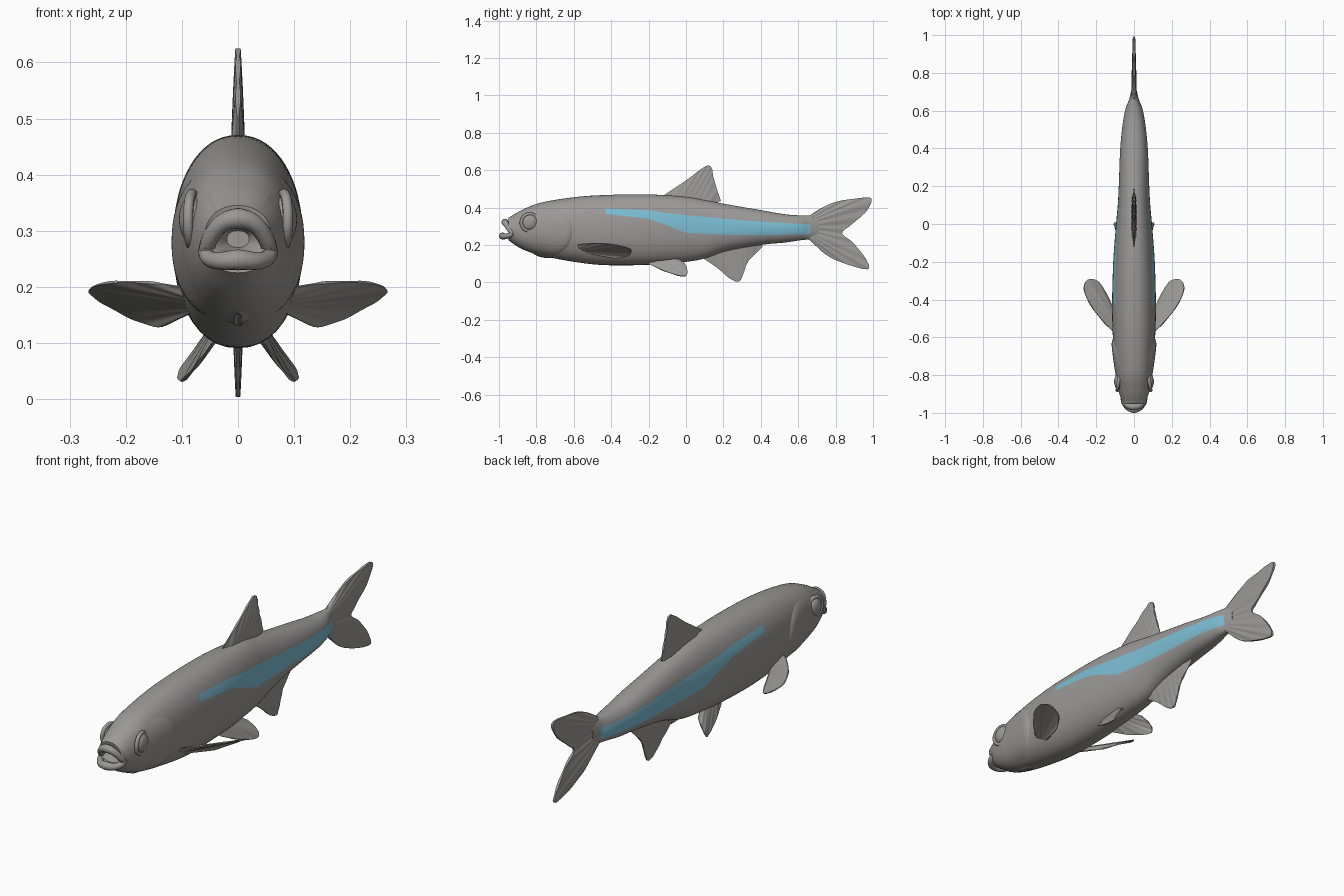
import bpy
from math import sin, cos, pi, asin, radians
from mathutils import Vector

cube = bpy.data.objects.get("Cube")
if cube:
    bpy.data.objects.remove(cube, do_unlink=True)


def material(name, colour):
    mat = bpy.data.materials.new(name)
    mat.use_nodes = True
    mat.diffuse_color = (*colour, 1)
    mat.node_tree.nodes["Principled BSDF"].inputs["Base Color"].default_value = (*colour, 1)
    return mat


GREY = material("silver grey", (0.33, 0.32, 0.31))
BLUE = material("light blue", (0.2, 0.51, 0.66))


def add_mesh(name, verts, faces, materials=(GREY,), sharp=50):
    mesh = bpy.data.meshes.new(name)
    mesh.from_pydata([tuple(v) for v in verts], [], faces)
    mesh.validate()
    mesh.shade_smooth()
    mesh.set_sharp_from_angle(angle=radians(sharp))
    for mat in materials:
        mesh.materials.append(mat)
    obj = bpy.data.objects.new(name, mesh)
    bpy.context.collection.objects.link(obj)
    return obj


def spline(points, steps):
    """Dense smooth samples through the given points, ends included."""
    pts = [Vector(p) for p in points]
    pts = [2 * pts[0] - pts[1]] + pts + [2 * pts[-1] - pts[-2]]
    out = []
    for a, b, c, d in zip(pts, pts[1:], pts[2:], pts[3:]):
        for k in range(steps):
            t = k / steps
            out.append(b + (c - a) * t / 2 + (2 * a - 5 * b + 4 * c - d) * t * t / 2
                       + (3 * b - 3 * c + d - a) * t ** 3 / 2)
    return out + [pts[-2]]


def lookup(rows, y):
    """Linear interpolation of rows whose first entry is y."""
    y = min(max(y, rows[0][0]), rows[-1][0])
    for a, b in zip(rows, rows[1:]):
        if y <= b[0]:
            return a.lerp(b, (y - a[0]) / (b[0] - a[0]))


# Body stations: y, belly height, back height, half width
body_rows = spline([
    (-0.95, 0.225, 0.345, 0.06), (-0.88, 0.18, 0.385, 0.083), (-0.78, 0.145, 0.425, 0.1),
    (-0.6, 0.11, 0.455, 0.112), (-0.43, 0.092, 0.467, 0.116), (-0.2, 0.094, 0.47, 0.11),
    (0, 0.11, 0.457, 0.095), (0.1, 0.128, 0.44, 0.086), (0.22, 0.168, 0.417, 0.08),
    (0.4, 0.2, 0.386, 0.073), (0.53, 0.213, 0.364, 0.06), (0.61, 0.225, 0.358, 0.045),
    (0.66, 0.23, 0.357, 0.026), (0.71, 0.24, 0.355, 0.014)], 8)

# Side stripe: y, lower edge, upper edge
stripe_rows = [Vector(r) for r in [
    (-0.43, 0.365, 0.395), (-0.2, 0.34, 0.385), (-0.1, 0.305, 0.37), (0, 0.265, 0.36),
    (0.2, 0.255, 0.34), (0.4, 0.252, 0.325), (0.66, 0.258, 0.31)]]
FULL = 2.2


def side_x(row, z):
    s = min(abs((z - (row[1] + row[2]) / 2) * 2 / (row[2] - row[1])), 1)
    return row[3] * (1 - s ** FULL) ** (1 / FULL)


def body_ring(row):
    """Half ring from back to belly with points on the stripe edges, then mirrored."""
    mid, half = (row[1] + row[2]) / 2, (row[2] - row[1]) / 2
    edge = lookup(stripe_rows, row[0])
    marks = [pi / 2] + [asin(max(-0.8, min(0.8, (e - mid) / half))) for e in (edge[2], edge[1])]
    marks.append(-pi / 2)
    angles = [a + (b - a) * k / n for a, b, n in zip(marks, marks[1:], COUNTS) for k in range(n)]
    right = [(side_x(row, mid + half * sin(a)), row[0], mid + half * sin(a))
             for a in angles + [-pi / 2]]
    return right + [(-x, y, z) for x, y, z in right[-2:0:-1]]


COUNTS = (10, 4, 14)
HALF = sum(COUNTS)
RING = 2 * HALF
cavity = [Vector((-0.88, 0.27, 0.3, 0.02)), Vector((-0.945, 0.25, 0.32, 0.05))]
rings = [body_ring(r) for r in cavity + body_rows]
faces = [(i * RING + j, i * RING + (j + 1) % RING, (i + 1) * RING + (j + 1) % RING,
          (i + 1) * RING + j) for i in range(len(rings) - 1) for j in range(RING)]
last = (len(rings) - 1) * RING
faces += [tuple(reversed(range(RING))), tuple(range(last, last + RING))]
body = add_mesh("body", [v for r in rings for v in r], faces, (GREY, BLUE))
for i in range(2, len(rings) - 1):
    if -0.44 < rings[i][0][1] and rings[i + 1][0][1] < 0.67:
        for j in range(RING):
            level = j if j < HALF else RING - 1 - j
            if COUNTS[0] <= level < COUNTS[0] + COUNTS[1]:
                body.data.polygons[i * RING + j].material_index = 1


# Fins: lofted from root line to outer edge, thinning outwards, with rays
def fin(name, root, edge, thick, rays, mirror=1):
    flip = Vector((mirror, 1, 1))
    outer = [p * flip for p in spline(edge, 6)]
    a, b = (Vector(p) * flip for p in root)
    n, m = len(outer), 8
    normal = (b - a).cross(outer[n // 2] - a).normalized()
    verts = []
    for side in (1, -1):
        for i, tip in enumerate(outer):
            u = i / (n - 1)
            for k in range(m + 1):
                v = k / m
                ridge = 1 + 0.3 * v * cos(2 * pi * rays * u)
                t = thick * (1 - 0.7 * v) * ridge * min(1, 0.25 + 6 * min(u, 1 - u))
                verts.append(a.lerp(b, u).lerp(tip, v) + normal * side * t)
    w, back = m + 1, n * (m + 1)
    quads = []
    for i in range(n - 1):
        for k in range(m):
            q = (i * w + k, (i + 1) * w + k, (i + 1) * w + k + 1, i * w + k + 1)
            quads += [q, tuple(back + c for c in reversed(q))]
    rim = ([k for k in range(w)] + [i * w + m for i in range(1, n)]
           + [(n - 1) * w + k for k in range(m - 1, -1, -1)] + [i * w for i in range(n - 2, 0, -1)])
    quads += [(p, q, back + q, back + p) for p, q in zip(rim, rim[1:] + rim[:1])]
    add_mesh(name, verts, quads)


def flat(*points):
    return [(0, y, z) for y, z in points]


fin("dorsal_fin", flat((-0.1, 0.45), (0.15, 0.42)),
    flat((-0.12, 0.465), (0, 0.545), (0.08, 0.605), (0.12, 0.625), (0.14, 0.605),
         (0.145, 0.57), (0.165, 0.5), (0.187, 0.435)), 0.013, 8)
fin("anal_fin", flat((0.1, 0.15), (0.4, 0.22)),
    flat((0.09, 0.13), (0.17, 0.075), (0.235, 0.02), (0.285, 0.005), (0.31, 0.055),
         (0.335, 0.115), (0.41, 0.19)), 0.011, 8)
fin("tail_fin", flat((0.63, 0.34), (0.63, 0.25)),
    flat((0.66, 0.355), (0.72, 0.395), (0.8, 0.43), (0.9, 0.447), (0.99, 0.45), (0.965, 0.38),
         (0.88, 0.305), (0.835, 0.262), (0.895, 0.21), (0.965, 0.12), (0.97, 0.07),
         (0.85, 0.1), (0.745, 0.15), (0.66, 0.235)), 0.016, 12)
for side, label in ((1, "left"), (-1, "right")):
    fin(label + "_pectoral_fin", [(0.08, -0.59, 0.19), (0.08, -0.52, 0.155)],
        [(0.1, -0.58, 0.2), (0.16, -0.52, 0.208), (0.23, -0.43, 0.208), (0.265, -0.345, 0.195),
         (0.245, -0.295, 0.175), (0.19, -0.305, 0.145), (0.14, -0.38, 0.13),
         (0.1, -0.47, 0.145)], 0.008, 7, side)
    fin(label + "_pelvic_fin", [(0.035, -0.19, 0.12), (0.04, -0.05, 0.13)],
        [(0.045, -0.2, 0.1), (0.075, -0.11, 0.058), (0.1, -0.02, 0.032), (0.105, 0.005, 0.045),
         (0.085, 0.005, 0.075), (0.055, -0.01, 0.107)], 0.009, 6, side)


# Gill covers: domed plates laid on the flank, raised along the rear edge
def flank_plate(name, side, y0, z0, size, lift):
    spokes, circles = 48, 12
    verts, quads = [], []
    for c in range(circles + 1):
        r = c / circles
        for s in range(spokes):
            a = 2 * pi * s / spokes
            y, z = y0 + size * r * cos(a), z0 + size * r * sin(a)
            rise = lift * (0.5 + 0.5 * r * cos(a)) * (1 - r ** 8) - 0.006
            verts.append((side * (side_x(lookup(body_rows, y), z) + rise), y, z))
    for c in range(circles):
        for s in range(spokes):
            t = (s + 1) % spokes
            q = (c * spokes + s, (c + 1) * spokes + s, (c + 1) * spokes + t, c * spokes + t)
            quads.append(q if side > 0 else q[::-1])
    add_mesh(name, verts, quads)


# Eyes: flattened balls in a raised rim
def smooth_part(name):
    obj = bpy.context.object
    obj.name = name
    obj.data.materials.append(GREY)
    bpy.ops.object.shade_smooth()
    return obj


for side, label in ((1, "left"), (-1, "right")):
    flank_plate(label + "_gill_cover", side, -0.74, 0.27, 0.14, 0.018)
    spot = Vector((side * 0.082, -0.835, 0.32))
    bpy.ops.mesh.primitive_uv_sphere_add(segments=32, ring_count=16, radius=0.042, location=spot)
    smooth_part(label + "_eye").scale.x = 0.55
    bpy.ops.mesh.primitive_torus_add(major_radius=0.046, minor_radius=0.009, major_segments=40,
                                     minor_segments=10, location=spot,
                                     rotation=(0, pi / 2, side * 0.15))
    smooth_part(label + "_eye_rim")


# Lips: tapered tubes around the open mouth
def lip(name, half, radius):
    path = spline([(-x, y, z) for x, y, z in half[:0:-1]] + half, 6)
    curve = bpy.data.curves.new(name, "CURVE")
    curve.dimensions = "3D"
    curve.bevel_depth = radius
    curve.bevel_resolution = 4
    curve.use_fill_caps = True
    line = curve.splines.new("POLY")
    line.points.add(len(path) - 1)
    for point, p in zip(line.points, path):
        point.co = (*p, 1)
        point.radius = 1.1 - 5 * abs(p.x)
    line.use_smooth = True
    curve.materials.append(GREY)
    bpy.context.collection.objects.link(bpy.data.objects.new(name, curve))


lip("upper_lip", [(0, -0.968, 0.322), (0.03, -0.962, 0.312), (0.05, -0.945, 0.285),
                  (0.058, -0.925, 0.26)], 0.017)
lip("lower_lip", [(0, -0.982, 0.248), (0.03, -0.972, 0.246), (0.05, -0.95, 0.25),
                  (0.058, -0.925, 0.262)], 0.017)
